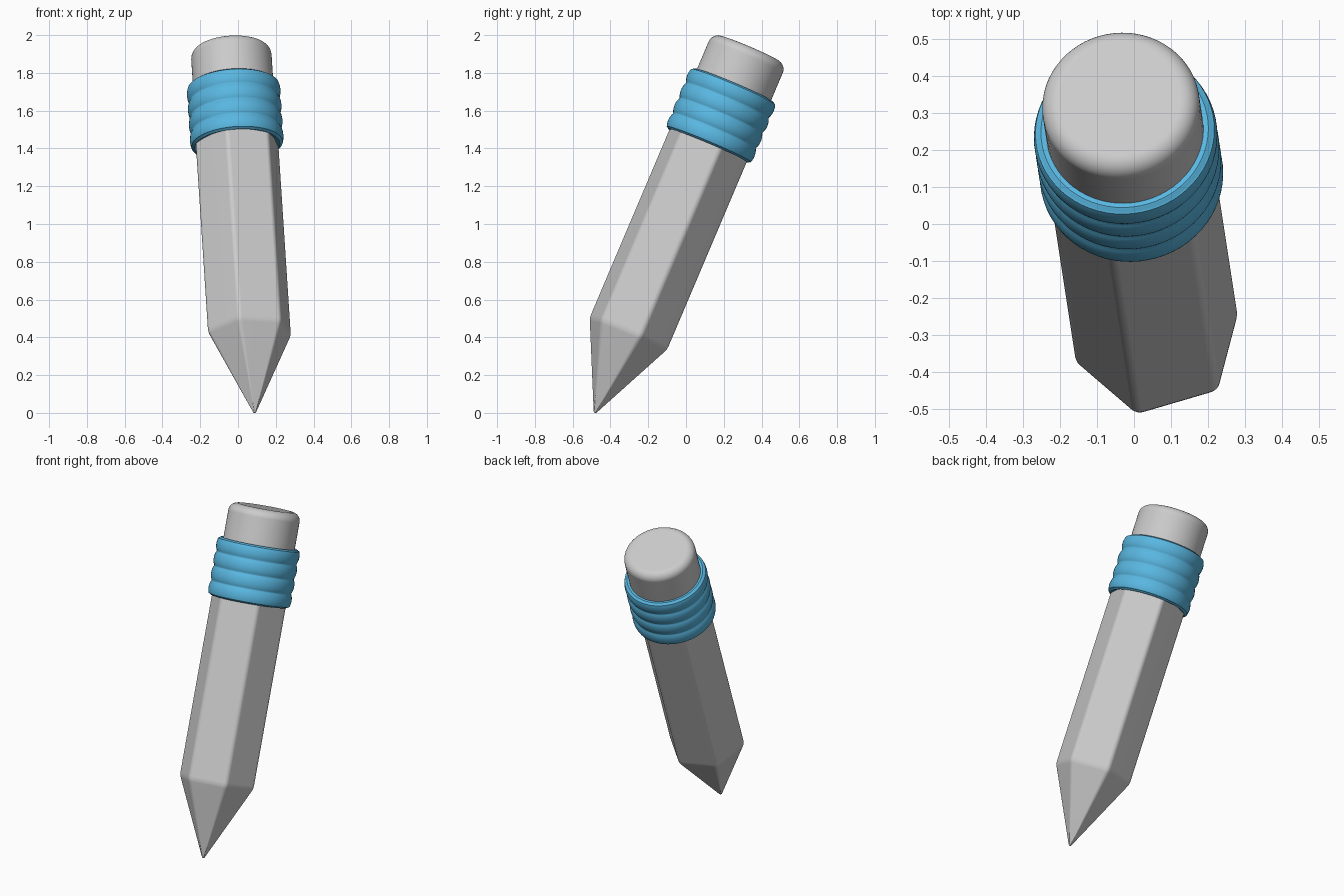
import bpy, bmesh
from math import sin, cos, pi, radians
from mathutils import Vector

if "Cube" in bpy.data.objects:
    bpy.data.objects.remove(bpy.data.objects["Cube"])

TIP = Vector((0.088, -0.483, 0.0))
AXIS = Vector((-0.06, 0.39, 0.919)).normalized()
ROT = Vector((0, 0, 1)).rotation_difference(AXIS)


def loft(name, rings, color=None, closed=False):
    """Skin a list of equal-length rings of points, then tilt along the pencil axis."""
    bm = bmesh.new()
    loops = [[bm.verts.new(p) for p in r] for r in rings]
    n = len(loops[0])
    pairs = list(zip(loops, loops[1:]))
    if closed:
        pairs.append((loops[-1], loops[0]))
    else:
        bm.faces.new(loops[0][::-1])
        bm.faces.new(loops[-1])
    for a, b in pairs:
        for i in range(n):
            j = (i + 1) % n
            bm.faces.new((a[i], a[j], b[j], b[i]))
    bmesh.ops.recalc_face_normals(bm, faces=bm.faces)
    for v in bm.verts:
        v.co = TIP + ROT @ v.co
    me = bpy.data.meshes.new(name)
    bm.to_mesh(me)
    bm.free()
    ob = bpy.data.objects.new(name, me)
    bpy.context.collection.objects.link(ob)
    bpy.ops.object.select_all(action='DESELECT')
    ob.select_set(True)
    bpy.context.view_layer.objects.active = ob
    bpy.ops.object.shade_smooth_by_angle(angle=radians(35))
    w = ob.modifiers.new("weighted", 'WEIGHTED_NORMAL')
    w.keep_sharp = True
    if color:
        mat = bpy.data.materials.new(name)
        mat.diffuse_color = color
        mat.use_nodes = True
        mat.node_tree.nodes["Principled BSDF"].inputs["Base Color"].default_value = mat.diffuse_color
        me.materials.append(mat)
    return ob


def circle(r, z, n=64):
    return [(r * cos(2 * pi * i / n), r * sin(2 * pi * i / n), z) for i in range(n)]


def rounded_hex(scale, z, R=0.232, f=0.03, seg=4):
    pts = []
    for k in range(6):
        a = radians(17 + 60 * k)
        d = R - f / cos(pi / 6)
        for s in range(seg + 1):
            b = a - pi / 6 + pi / 3 * s / seg
            pts.append((scale * (d * cos(a) + f * cos(b)),
                        scale * (d * sin(a) + f * sin(b)), z))
    return pts


# hexagonal body with sharpened tip
body = [(0.02, 0.0), (0.04, 0.006), (0.965, 0.441), (0.99, 0.456),
        (1.0, 0.475), (1.0, 1.86)]
loft("pencil_body", [rounded_hex(s, z) for s, z in body])

# ribbed band: four rounded ridges
z0, z1, ribs = 1.538, 1.888, 4
pitch = (z1 - z0) / ribs
profile = [(0.205, z0 + 0.01)]
for k in range(ribs):
    zc = z0 + pitch * (k + 0.5)
    lo = -80 if k == 0 else -52
    hi = 80 if k == ribs - 1 else 52
    for s in range(11):
        a = radians(lo + (hi - lo) * s / 10)
        zs = 0.5 / (sin(radians(52)) if abs(a) <= radians(52.1) else 1)
        profile.append((0.222 + 0.026 * cos(a), zc + pitch * min(zs, 0.6) * sin(a)))
profile.append((0.212, z1 - 0.003))
profile.append((0.205, z1 - 0.02))
loft("ribbed_band", [circle(r, z) for r, z in profile], (0.1, 0.47, 0.75, 1), closed=True)

# eraser with rounded rim
top, R, b = 2.1, 0.213, 0.05
er = [(R, 1.78)] + [(R - b + b * cos(pi / 2 * s / 8), top - b + b * sin(pi / 2 * s / 8))
                    for s in range(9)]
loft("eraser", [circle(r, z) for r, z in er])
